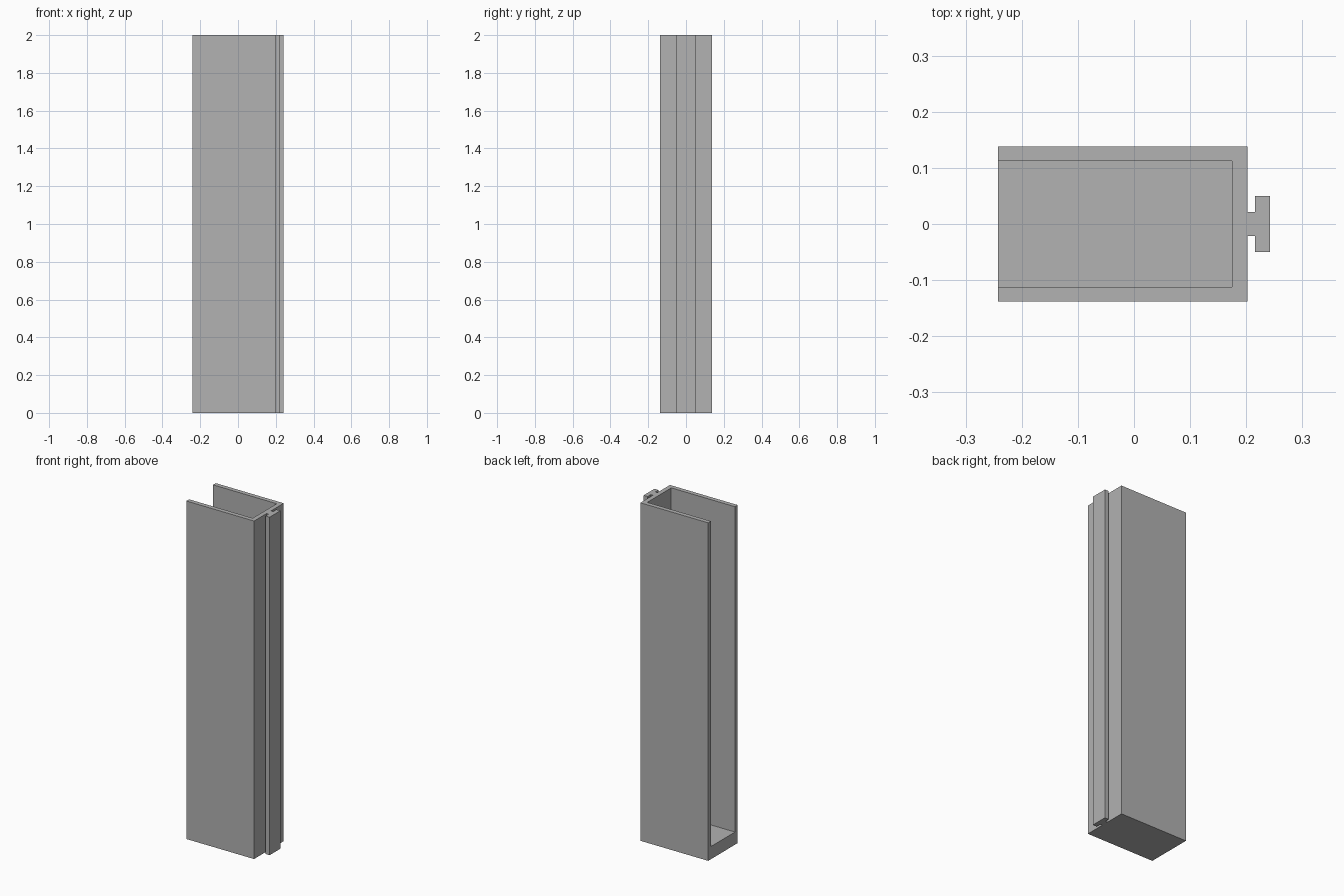
import bpy
import bmesh

cube = bpy.data.objects.get("Cube")
if cube:
    bpy.data.objects.remove(cube, do_unlink=True)

HEIGHT = 2.0
FLOOR = 0.075

grey = bpy.data.materials.new("plain grey")
grey.use_nodes = True
colour = (0.445, 0.445, 0.445, 1)
grey.diffuse_color = colour
grey.node_tree.nodes["Principled BSDF"].inputs["Base Color"].default_value = colour


def extrude_profile(name, half, z0, z1):
    """Mirror a half outline across y = 0 and extrude it from z0 to z1."""
    outline = half + [(x, -y) for x, y in reversed(half)]
    bm = bmesh.new()
    face = bm.faces.new([bm.verts.new((x, y, z0)) for x, y in outline])
    top = bmesh.ops.extrude_face_region(bm, geom=[face], use_keep_orig=True)["geom"]
    for v in top:
        if isinstance(v, bmesh.types.BMVert):
            v.co.z = z1
    bmesh.ops.recalc_face_normals(bm, faces=bm.faces)
    mesh = bpy.data.meshes.new(name)
    bm.to_mesh(mesh)
    bm.free()
    mesh.materials.append(grey)
    obj = bpy.data.objects.new(name, mesh)
    bpy.context.collection.objects.link(obj)
    return obj


# Three-sided channel with the T-shaped rail on its closed side
rail = [(0.202, 0.021), (0.216, 0.021), (0.216, 0.05), (0.242, 0.05)]
shell = [(0.175, 0.112), (-0.242, 0.112), (-0.242, 0.138), (0.202, 0.138)]
body = extrude_profile("channel_with_rail", shell + rail, 0, HEIGHT)

# Solid floor closing the bottom of the channel
floor = extrude_profile("channel_floor", [(-0.242, 0.112), (0.175, 0.112)], 0, FLOOR)

# Fuse the floor and channel into a single solid
fuse = body.modifiers.new("join_floor", "BOOLEAN")
fuse.operation = "UNION"
fuse.solver = "EXACT"
fuse.object = floor
bpy.context.view_layer.update()
joined = bpy.data.meshes.new_from_object(
    body.evaluated_get(bpy.context.evaluated_depsgraph_get()))
body.modifiers.clear()
body.data = joined
bpy.data.objects.remove(floor, do_unlink=True)
